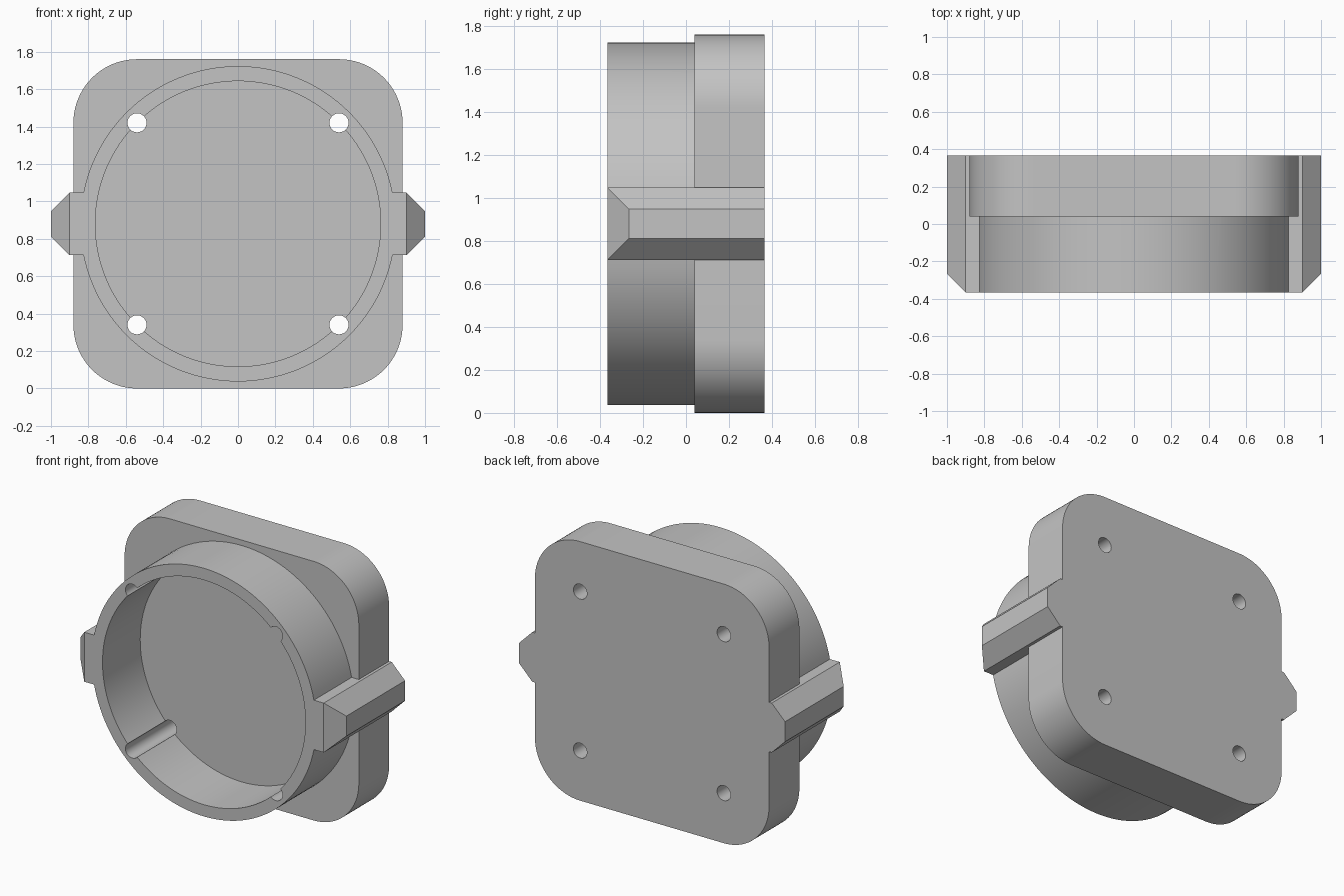
import bpy, bmesh
from math import sin, cos, pi, radians

cube = bpy.data.objects.get("Cube")
if cube:
    bpy.data.objects.remove(cube, do_unlink=True)

MID = 0.88               # height of the centre and half width of the plate
FRONT, STEP, BACK = -0.365, 0.04, 0.365
HOLE = 0.54              # screw hole offset, shared with the corner centres
CORNER = MID - HOLE

grey = bpy.data.materials.new("light grey")
grey.use_nodes = True
grey.diffuse_color = (0.55, 0.55, 0.55, 1)
grey.node_tree.nodes["Principled BSDF"].inputs["Base Color"].default_value = grey.diffuse_color


def arc(cx, cz, r, start, sweep, n):
    return [(cx + r * cos(start + sweep * i / n), cz + r * sin(start + sweep * i / n))
            for i in range(n + 1)]


def circle(cx, cz, r, n):
    return arc(cx, cz, r, 0, 2 * pi, n)[:-1]


def prism(name, outline, y0, y1, cut=None):
    """Extrude an x-z outline along y, optionally trimmed by a plane."""
    bm = bmesh.new()
    face = bm.faces.new([bm.verts.new((x, y0, z)) for x, z in outline])
    ext = bmesh.ops.extrude_face_region(bm, geom=[face])
    new = [v for v in ext["geom"] if isinstance(v, bmesh.types.BMVert)]
    bmesh.ops.translate(bm, verts=new, vec=(0, y1 - y0, 0))
    # the source face is kept by the extrusion or rebuilt here
    bmesh.ops.holes_fill(bm, edges=[e for e in bm.edges if e.is_boundary])
    if cut:
        bmesh.ops.bisect_plane(bm, geom=bm.verts[:] + bm.edges[:] + bm.faces[:], dist=1e-5,
                               plane_co=cut[0], plane_no=cut[1], clear_outer=True)
        bmesh.ops.holes_fill(bm, edges=[e for e in bm.edges if e.is_boundary])
    bmesh.ops.recalc_face_normals(bm, faces=bm.faces)
    mesh = bpy.data.meshes.new(name)
    bm.to_mesh(mesh)
    bm.free()
    mesh.materials.append(grey)
    obj = bpy.data.objects.new(name, mesh)
    bpy.context.collection.objects.link(obj)
    return obj


def combine(target, tool, operation):
    mod = target.modifiers.new(operation.lower(), 'BOOLEAN')
    mod.operation, mod.object, mod.solver = operation, tool, 'EXACT'
    bpy.context.view_layer.objects.active = target
    bpy.ops.object.modifier_apply(modifier=mod.name)
    bpy.data.objects.remove(tool, do_unlink=True)


# Rounded square back plate
corners = [(1, 1), (-1, 1), (-1, -1), (1, -1)]
outline = []
for i, (sx, sz) in enumerate(corners):
    outline += arc(sx * HOLE, MID + sz * HOLE, CORNER, i * pi / 2, pi / 2, 24)
housing = prism("housing", outline, STEP, BACK)

# Round collar in front
combine(housing, prism("collar", circle(0, MID, 0.843, 128), FRONT, 0.2), 'UNION')

# Bevelled side ridges
for s in (1, -1):
    half = [(0.8, 0.168), (0.9, 0.168), (1.0, 0.068)]
    pts = half + [(x, -z) for x, z in reversed(half)]
    ridge = prism("side_ridge", [(s * x, MID + z) for x, z in pts], FRONT, BACK,
                  cut=((s * 0.9, FRONT, MID), (s, -1, 0)))
    combine(housing, ridge, 'UNION')

# Round pocket and four through holes
combine(housing, prism("pocket", circle(0, MID, 0.763, 128), FRONT - 0.2, STEP), 'DIFFERENCE')
for sx, sz in corners:
    hole = prism("screw_hole", circle(sx * HOLE, MID + sz * HOLE, 0.051, 32),
                 FRONT - 0.1, BACK + 0.1)
    combine(housing, hole, 'DIFFERENCE')

bpy.ops.object.select_all(action='DESELECT')
housing.select_set(True)
bpy.context.view_layer.objects.active = housing
bpy.ops.object.shade_smooth_by_angle(angle=radians(30))
